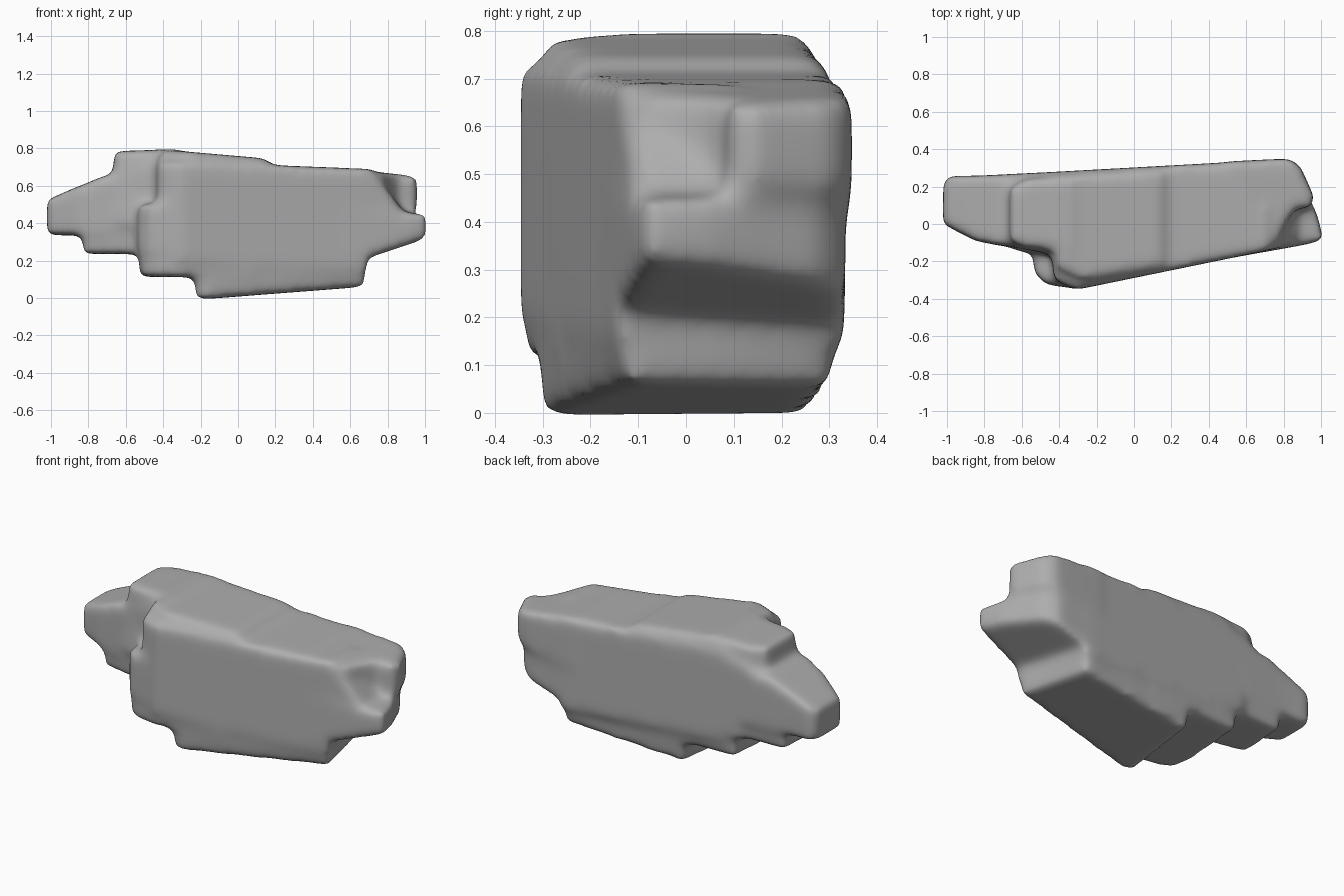
import bpy, bmesh

cube = bpy.data.objects.get("Cube")
if cube:
    bpy.data.objects.remove(cube, do_unlink=True)

stone = bpy.data.materials.new("grey stone")
stone.use_nodes = True
colour = (0.42, 0.42, 0.42, 1)
stone.diffuse_color = colour
stone.node_tree.nodes["Principled BSDF"].inputs["Base Color"].default_value = colour


def front(x):
    return -0.345 + 0.2 * (x + 0.3)


def back(x):
    return 0.25 + 0.055 * (x + 0.95)


def slab(bm, plan, low, high, inset=0.0, foot_inset=0.0):
    """Prism over a plan outline; low and high give z at its left and right ends."""
    xs = [p[0] for p in plan]
    cx = (min(xs) + max(xs)) / 2
    cy = sum(p[1] for p in plan) / len(plan)

    def ring(ends, shrink):
        verts = []
        for x, y in plan:
            t = (x - min(xs)) / (max(xs) - min(xs))
            z = ends[0] + t * (ends[1] - ends[0])
            verts.append(bm.verts.new((x - shrink * (1 if x > cx else -1),
                                       y - shrink * (1 if y > cy else -1), z)))
        return verts

    bottom, top = ring(low, foot_inset), ring(high, inset)
    bm.faces.new(bottom[::-1])
    bm.faces.new(top)
    for i in range(len(plan)):
        j = (i + 1) % len(plan)
        bm.faces.new((bottom[i], bottom[j], top[j], top[i]))


def body(left, right, right_back, left_back, trim=0.0):
    """Plan from the given left-hand points to a slanting right end."""
    return left + [(right, front(right)), (right_back, back(right_back) - trim),
                   (left_back, back(left_back) - trim)]


bm = bmesh.new()

# Main mass and its stepped foot
slab(bm, body([(-0.44, -0.14), (-0.43, -0.30), (-0.31, -0.352)], 0.69, 0.6, -0.44),
     (0.2, 0.14), (0.735, 0.69))
slab(bm, body([(-0.25, -0.30), (-0.19, front(-0.19))], 0.70, 0.6, -0.18, 0.012),
     (-0.01, 0.06), (0.3, 0.22), 0, 0.02)
slab(bm, body([(-0.53, -0.16), (-0.51, -0.28), (-0.43, -0.325), (-0.31, -0.335)],
              0.1, 0.1, -0.5, 0.02), (0.112, 0.112), (0.3, 0.3))
slab(bm, body([(-0.54, -0.15), (-0.535, -0.26), (-0.47, -0.325), (-0.31, -0.345)],
              0, 0, -0.53), (0.235, 0.235), (0.5, 0.52))

# Cap ledge on top
slab(bm, [(-0.44, -0.12), (-0.43, -0.25), (-0.29, -0.315), (0.18, front(0.18) + 0.01),
          (0.18, 0.30), (-0.44, 0.27)], (0.66, 0.64), (0.795, 0.745), 0.02)
slab(bm, [(-0.69, -0.12), (-0.62, -0.15), (-0.3, -0.18), (-0.3, 0.28), (-0.6, 0.27),
          (-0.69, 0.22)], (0.4, 0.35), (0.785, 0.795), 0.03)

# Tapering left end in three steps
slab(bm, [(-1.022, 0.0), (-0.85, -0.09), (-0.7, -0.12), (-0.7, 0.26),
          (-0.99, 0.257), (-1.02, 0.22)], (0.335, 0.335), (0.525, 0.66))
slab(bm, [(-0.9, -0.05), (-0.82, -0.09), (-0.4, -0.17), (-0.4, 0.28),
          (-0.9, 0.255)], (0.335, 0.335), (0.58, 0.73))
slab(bm, [(-0.83, -0.08), (-0.4, -0.165), (-0.4, 0.265), (-0.82, 0.24)],
     (0.235, 0.235), (0.45, 0.45))

# Undercut middle ledge on the right end
slab(bm, [(0.5, front(0.5)), (0.92, -0.11), (1.015, -0.085), (0.98, 0.05),
          (0.87, 0.28), (0.8, 0.335), (0.5, back(0.5))], (0.15, 0.32), (0.47, 0.45))

# Upper right block with its sloping front corner
slab(bm, [(0.5, front(0.5)), (0.7, front(0.7)), (0.78, -0.08), (0.81, 0.0), (0.86, 0.08),
          (0.955, 0.09), (0.96, 0.15), (0.89, 0.31), (0.83, 0.35), (0.5, 0.335)],
     (0.4, 0.47), (0.70, 0.65))
slab(bm, [(0.7, front(0.7)), (0.85, -0.11), (0.92, -0.02), (0.92, 0.1), (0.7, 0.1)],
     (0.4, 0.4), (0.70, 0.42))

bmesh.ops.recalc_face_normals(bm, faces=bm.faces)
mesh = bpy.data.meshes.new("rock_ledge")
bm.to_mesh(mesh)
bm.free()
mesh.materials.append(stone)
rock = bpy.data.objects.new("rock_ledge", mesh)
bpy.context.collection.objects.link(rock)

# Fuse the slabs and wear down the edges
remesh = rock.modifiers.new("fuse", "REMESH")
remesh.mode = "VOXEL"
remesh.voxel_size = 0.015
remesh.use_smooth_shade = True
wear = rock.modifiers.new("wear", "SMOOTH")
wear.factor = 0.5
wear.iterations = 45
